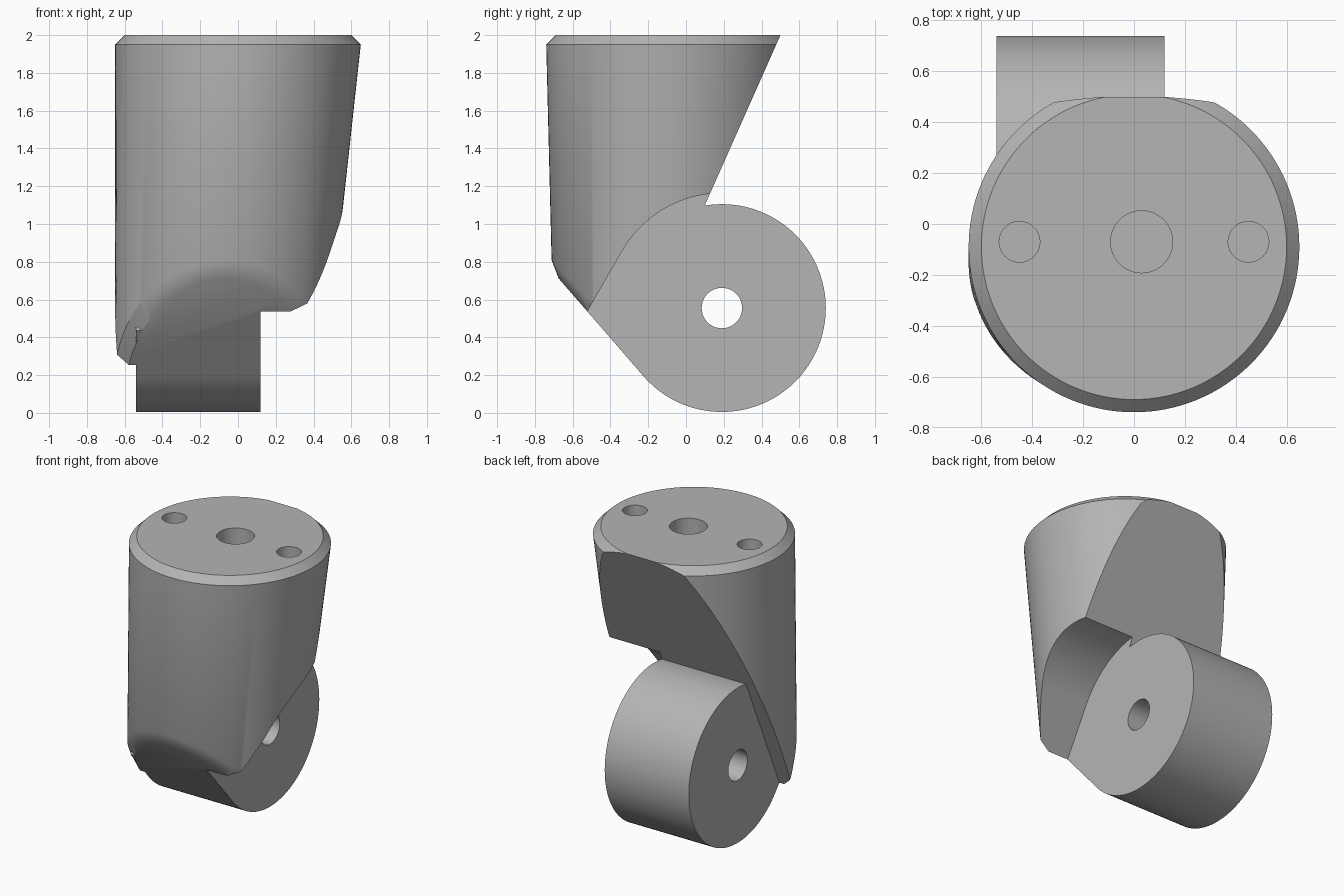
import bpy, bmesh
from math import sin, cos, pi, radians
from mathutils import Vector

if "Cube" in bpy.data.objects:
    bpy.data.objects.remove(bpy.data.objects["Cube"], do_unlink=True)

grey = bpy.data.materials.new("plain grey")
grey.use_nodes = True
grey.diffuse_color = (0.46, 0.46, 0.46, 1)
grey.node_tree.nodes["Principled BSDF"].inputs["Base Color"].default_value = (0.46, 0.46, 0.46, 1)

SIDES = 128
HUB = Vector((0, 0.19, 0.555))
HUB_R = 0.55
CLEAR_R = 0.608
LUG_LEFT, LUG_RIGHT = -0.54, 0.12


def to_object(name, bm):
    bmesh.ops.recalc_face_normals(bm, faces=bm.faces)
    mesh = bpy.data.meshes.new(name)
    bm.to_mesh(mesh)
    bm.free()
    mesh.materials.append(grey)
    obj = bpy.data.objects.new(name, mesh)
    bpy.context.collection.objects.link(obj)
    return obj


def loft(name, rings):
    """Join equal point rings into a closed solid."""
    bm = bmesh.new()
    loops = [[bm.verts.new(p) for p in ring] for ring in rings]
    for a, b in zip(loops, loops[1:]):
        for i in range(len(a)):
            j = (i + 1) % len(a)
            bm.faces.new((a[i], a[j], b[j], b[i]))
    bm.faces.new(loops[0])
    bm.faces.new(loops[-1])
    return bm


def circle(x, y, z, r, n=SIDES):
    return [(x + r * cos(2 * pi * i / n), y + r * sin(2 * pi * i / n), z) for i in range(n)]


def prism(name, profile, x0, x1):
    """Extrude a (y, z) profile along x."""
    return to_object(name, loft(name, [[(x, y, z) for y, z in profile] for x in (x0, x1)]))


def hub_arc(r, start, end, n):
    angles = [radians(start + (end - start) * i / n) for i in range(n + 1)]
    return [(HUB.y + r * cos(a), HUB.z + r * sin(a)) for a in angles]


def slice_off(bm, point, normal):
    """Remove what lies beyond a plane, cap it, return the cap's edges."""
    geom = bm.verts[:] + bm.edges[:] + bm.faces[:]
    bmesh.ops.bisect_plane(bm, geom=geom, dist=1e-5, plane_co=point,
                           plane_no=normal, clear_outer=True)
    rim = [e for e in bm.edges if e.is_boundary]
    bmesh.ops.holes_fill(bm, edges=rim, sides=0)
    return rim


def cut(obj, cutter):
    mod = obj.modifiers.new("cut", "BOOLEAN")
    mod.operation, mod.solver, mod.object = "DIFFERENCE", "EXACT", cutter
    graph = bpy.context.evaluated_depsgraph_get()
    graph.update()
    mesh = bpy.data.meshes.new_from_object(obj.evaluated_get(graph))
    obj.modifiers.clear()
    obj.data = mesh
    bpy.data.objects.remove(cutter, do_unlink=True)


# Leaning tapered body with a chamfered top
def body_ring(z):
    d = 1.95 - z
    return circle(-0.055 * d, -0.09 - 0.03 * d, z, 0.65 - 0.055 * d)


bm = loft("body", [body_ring(-1), body_ring(1.95), circle(0, -0.09, 2, 0.6)])

# Slanted underside, tangent to the hub, with a chamfered rim
under = Vector((0, -0.755, -0.655)).normalized()
rim = slice_off(bm, HUB + under * HUB_R, under)
bmesh.ops.bevel(bm, geom=rim, offset=0.055, offset_type="OFFSET", segments=1,
                profile=0.5, affect="EDGES", clamp_overlap=False)

# Slanted back face
slice_off(bm, Vector((0, 0.5, 2)), Vector((0, 0.9, -0.4)).normalized())
body = to_object("body", bm)

# Rounded clearance pocket beside the hub
pocket = hub_arc(CLEAR_R, 0, 150, 60)
end = pocket[-1]
pocket += [(end[0] - 0.4, end[1] - 0.4 * 3 ** 0.5), (1, -0.8)]
cut(body, prism("pocket_cutter", pocket, LUG_RIGHT - 0.0005, 1))

# Mounting holes in the top
for x, r, depth in ((-0.45, 0.08, 0.25), (0.03, 0.122, 0.35), (0.45, 0.08, 0.25)):
    rings = [circle(x, -0.07, z, r, 48) for z in (2 - depth, 2.1)]
    cut(body, to_object("hole_cutter", loft("hole", rings)))

# Round hub with a tangent web running up into the body
along = Vector((0, -0.655, 0.755)).normalized()
web = HUB + under * (HUB_R - 0.001) + along * 0.32
hub_profile = hub_arc(HUB_R, -139, 130, 110) + [(web.y, web.z)]
hub = prism("hub", hub_profile, LUG_LEFT, LUG_RIGHT)
cut(hub, prism("axle_cutter", hub_arc(0.107, 0, 352.5, 47), -1, 1))

# Smooth shading with crisp edges
for obj in (body, hub):
    bpy.ops.object.select_all(action="DESELECT")
    obj.select_set(True)
    bpy.context.view_layer.objects.active = obj
    bpy.ops.object.shade_smooth_by_angle(angle=radians(30))
